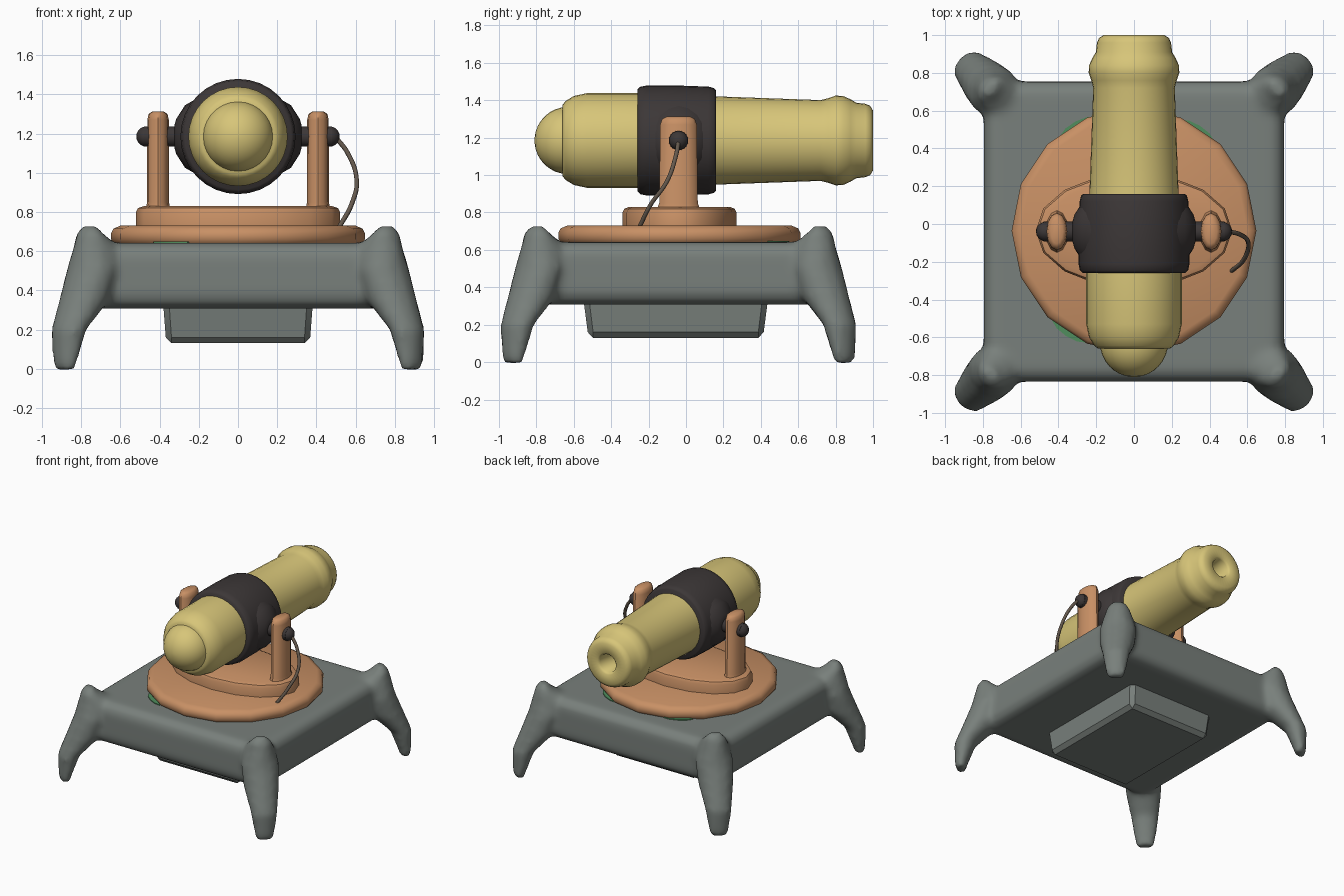
import bpy, bmesh, math
from mathutils import Vector

cube = bpy.data.objects.get("Cube")
if cube:
    bpy.data.objects.remove(cube, do_unlink=True)

CY = -0.04            # centre of the stand along y
BARREL_Z = 1.185      # height of the barrel axis
X, Y, Z = Vector((1, 0, 0)), Vector((0, 1, 0)), Vector((0, 0, 1))


def material(name, r, g, b):
    m = bpy.data.materials.new(name)
    m.use_nodes = True
    m.diffuse_color = (r, g, b, 1)
    m.node_tree.nodes["Principled BSDF"].inputs["Base Color"].default_value = (r, g, b, 1)
    return m


STONE = material("grey stone", 0.19, 0.215, 0.2)
BRASS = material("pale brass", 0.68, 0.56, 0.19)
COPPER = material("copper", 0.58, 0.28, 0.13)
IRON = material("dark iron", 0.045, 0.038, 0.038)
CORD = material("fuse cord", 0.13, 0.1, 0.075)
MOSS = material("green moss", 0.08, 0.27, 0.11)


def add_loft(bm, origin, axis, u, v, profile, sides):
    """Skin elliptical rings; each profile row is (along axis, radius u, radius v, shift u)."""
    rings = []
    for t, ru, rv, shift in profile:
        c = origin + axis * t + u * shift
        angles = [math.tau * i / sides for i in range(sides)]
        rings.append([bm.verts.new(c + u * (ru * math.cos(a)) + v * (rv * math.sin(a))) for a in angles])
    for a, b in zip(rings, rings[1:]):
        for i in range(sides):
            j = (i + 1) % sides
            bm.faces.new((a[i], a[j], b[j], b[i]))
    bm.faces.new(rings[0][::-1])
    bm.faces.new(rings[-1])


def finish(name, bm, mat, angle=35):
    bmesh.ops.recalc_face_normals(bm, faces=bm.faces)
    mesh = bpy.data.meshes.new(name)
    bm.to_mesh(mesh)
    bm.free()
    mesh.materials.append(mat)
    obj = bpy.data.objects.new(name, mesh)
    bpy.context.collection.objects.link(obj)
    bpy.ops.object.select_all(action='DESELECT')
    obj.select_set(True)
    bpy.context.view_layer.objects.active = obj
    bpy.ops.object.shade_smooth_by_angle(angle=math.radians(angle))
    return obj


def loft(name, mat, origin, axis, u, v, profile, sides, angle=35):
    bm = bmesh.new()
    add_loft(bm, Vector(origin), axis, u, v, profile, sides)
    return finish(name, bm, mat, angle)


def turned(name, mat, origin, axis, profile, sides, angle=35):
    """Round part from (along axis, radius) pairs."""
    u = Y if axis == X else X
    v = Y if axis == Z else Z
    return loft(name, mat, origin, axis, u, v, [(t, r, r, 0) for t, r in profile], sides, angle)


def add_box(bm, centre, size, bevel, segments):
    verts = bmesh.ops.create_cube(bm, size=1)["verts"]
    for p in verts:
        p.co = Vector(a * s for a, s in zip(p.co, size)) + Vector(centre)
    edges = list({e for p in verts for e in p.link_edges})
    bmesh.ops.bevel(bm, geom=edges, offset=bevel, segments=segments, profile=0.5, affect='EDGES')


# Stand: rounded slab with four clawed legs, blended into one body
bm = bmesh.new()
add_box(bm, (0, CY, 0.475), (1.59, 1.59, 0.335), 0.08, 4)
leg = [(-0.005, 0.035, 0.06, 1.25), (0.03, 0.045, 0.075, 1.25), (0.2, 0.08, 0.10, 1.22),
       (0.35, 0.13, 0.13, 1.11), (0.5, 0.13, 0.14, 1.05), (0.62, 0.13, 0.11, 1.02),
       (0.69, 0.06, 0.08, 1.07), (0.727, 0.03, 0.045, 1.07)]
for sx in (-1, 1):
    for sy in (-1, 1):
        out = Vector((sx, sy, 0)).normalized()
        add_loft(bm, Vector((0, CY, 0)), Z, out, Z.cross(out), leg, 12)
stand = finish("stand", bm, STONE)
remesh = stand.modifiers.new("blend", 'REMESH')
remesh.mode = 'VOXEL'
remesh.voxel_size = 0.022
remesh.use_smooth_shade = True
soften = stand.modifiers.new("soften", 'SMOOTH')
soften.factor = 0.5
soften.iterations = 5

# Tapered block under the stand
bm = bmesh.new()
add_box(bm, (0, -0.055, 0.235), (0.76, 0.98, 0.21), 0.03, 1)
for p in bm.verts:
    if p.co.z < 0.2:
        p.co.x *= 0.97
        p.co.y = (p.co.y + 0.055) * 0.96 - 0.055
finish("underside_block", bm, STONE, 30)

# Thin moss patches peeping out below the turntable
for k, degrees in enumerate((58, 118, 237)):
    a = math.radians(degrees)
    out = Vector((math.cos(a), math.sin(a), 0))
    loft(f"moss_patch_{k + 1}", MOSS, (0, CY, 0.642), Z, out, Z.cross(out),
         [(0, 0.04, 0.11, 0.62), (0.006, 0.04, 0.11, 0.62)], 10)

# Turntable and the raised oval plate
turned("turntable", COPPER, (0, -0.035, 0), Z,
       [(0.62, 0.6), (0.635, 0.63), (0.66, 0.648), (0.69, 0.648), (0.715, 0.635), (0.73, 0.6)], 16, 40)
loft("oval_plate", COPPER, (0, -0.035, 0), Z, X, Y,
     [(0.72, 0.52, 0.305, 0), (0.8, 0.52, 0.305, 0), (0.82, 0.51, 0.295, 0), (0.83, 0.48, 0.27, 0)], 16, 40)

# Posts, axle bosses and end knobs on both sides
for side, s in (("left", 1), ("right", -1)):
    loft(f"{side}_post", COPPER, (s * 0.408, CY, 0), Z, X, Y,
         [(0.82, 0.062, 0.115, 0), (0.85, 0.056, 0.103, 0), (1.27, 0.055, 0.098, 0),
          (1.3, 0.048, 0.088, 0), (1.312, 0.03, 0.065, 0)], 12, 45)
    turned(f"{side}_boss", IRON, (0, CY, BARREL_Z), X * s,
           [(0.2, 0.2), (0.27, 0.16), (0.315, 0.09), (0.325, 0.055)], 20) if s > 0 else \
        loft(f"{side}_boss", IRON, (0, CY, BARREL_Z), -X, Y, Z,
             [(0.2, 0.2, 0.2, 0), (0.27, 0.16, 0.16, 0), (0.315, 0.09, 0.09, 0), (0.325, 0.055, 0.055, 0)], 20)
    bm = bmesh.new()
    bmesh.ops.create_uvsphere(bm, u_segments=16, v_segments=10, radius=0.052)
    bmesh.ops.translate(bm, vec=(s * 0.467, CY, BARREL_Z), verts=bm.verts)
    finish(f"{side}_knob", bm, IRON, 60)
turned("axle", IRON, (0, CY, BARREL_Z), X, [(-0.48, 0.052), (0.48, 0.052)], 16)

# Barrel with flared muzzle and hollow bore
turned("barrel", BRASS, (0, 0, BARREL_Z), Y,
       [(-0.66, 0.19), (-0.645, 0.21), (-0.6, 0.238), (-0.53, 0.253), (-0.2, 0.253), (0.16, 0.236),
        (0.72, 0.216), (0.76, 0.226), (0.8, 0.24), (0.84, 0.238), (0.88, 0.22), (0.91, 0.202),
        (0.96, 0.196), (0.985, 0.185), (1.0, 0.16), (1.0, 0.085), (0.985, 0.07), (0.82, 0.065)], 32, 50)

# Rounded breech cap
dome = [math.radians(4 + 86 * i / 8) for i in range(9)]
turned("breech_cap", BRASS, (0, -0.63, BARREL_Z), Y,
       [(-0.18 * math.cos(a), 0.18 * math.sin(a)) for a in dome], 28, 50)

# Iron band round the barrel
turned("barrel_band", IRON, (0, 0, BARREL_Z), Y,
       [(-0.26, 0.272), (-0.245, 0.287), (-0.21, 0.294), (-0.05, 0.294), (0.12, 0.288), (0.15, 0.28), (0.16, 0.268)],
       32, 50)

# Fuse cord hanging from the left knob
curve = bpy.data.curves.new("fuse_cord", 'CURVE')
curve.dimensions = '3D'
curve.bevel_depth = 0.012
curve.bevel_resolution = 2
curve.use_fill_caps = True
path = [(0.5, -0.04, 1.18), (0.56, -0.055, 1.1), (0.605, -0.1, 0.97), (0.58, -0.19, 0.84), (0.515, -0.25, 0.72)]
spline = curve.splines.new('BEZIER')
spline.bezier_points.add(len(path) - 1)
for point, co in zip(spline.bezier_points, path):
    point.co = co
    point.handle_left_type = point.handle_right_type = 'AUTO'
curve.materials.append(CORD)
bpy.context.collection.objects.link(bpy.data.objects.new("fuse_cord", curve))
